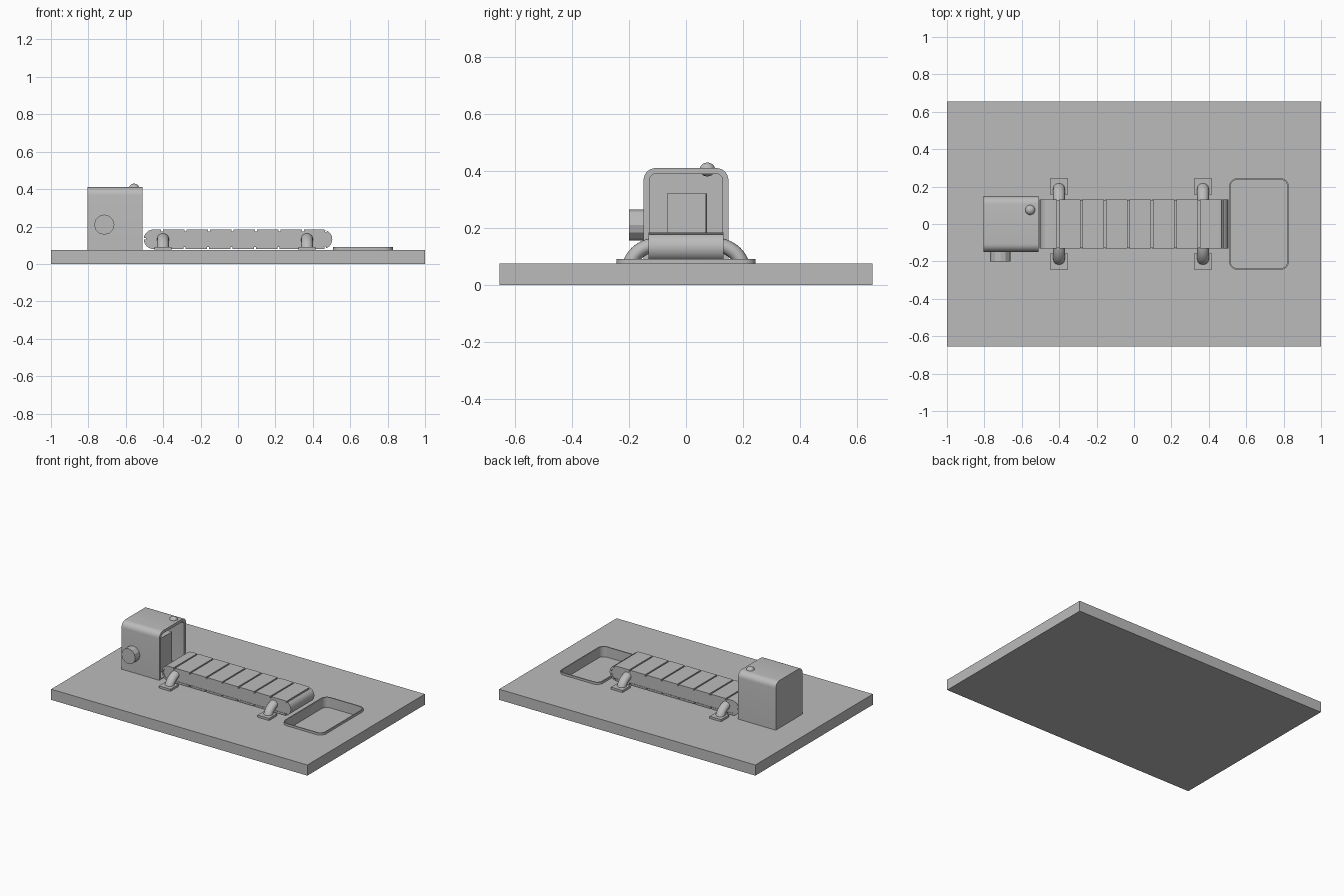
import bpy, bmesh, math
from mathutils import Vector

if "Cube" in bpy.data.objects:
    bpy.data.objects.remove(bpy.data.objects["Cube"])

grey = bpy.data.materials.new("plain grey")
grey.diffuse_color = (0.5, 0.5, 0.5, 1)
grey.use_nodes = True
grey.node_tree.nodes["Principled BSDF"].inputs["Base Color"].default_value = grey.diffuse_color


def finish(name, bm, smooth=True):
    bmesh.ops.recalc_face_normals(bm, faces=bm.faces)
    me = bpy.data.meshes.new(name)
    bm.to_mesh(me)
    bm.free()
    me.materials.append(grey)
    ob = bpy.data.objects.new(name, me)
    bpy.context.collection.objects.link(ob)
    bpy.ops.object.select_all(action='DESELECT')
    ob.select_set(True)
    bpy.context.view_layer.objects.active = ob
    if smooth:
        bpy.ops.object.shade_smooth_by_angle(angle=math.radians(35))
    return ob


def loft(name, loops, smooth=True):
    """Skin a row of equal-length point loops and cap both ends."""
    bm = bmesh.new()
    rings = [[bm.verts.new(p) for p in lp] for lp in loops]
    n = len(rings[0])
    for a, b in zip(rings, rings[1:]):
        for i in range(n):
            j = (i + 1) % n
            bm.faces.new((a[i], a[j], b[j], b[i]))
    bm.faces.new(rings[0])
    bm.faces.new(rings[-1])
    return finish(name, bm, smooth)


def box(name, x0, x1, y0, y1, z0, z1):
    return loft(name, [[(x0, y0, z), (x1, y0, z), (x1, y1, z), (x0, y1, z)]
                       for z in (z0, z1)], False)


def rounded(cx, cy, hw, hh, radii, seg=6):
    """Rounded rectangle; radii run from the upper right corner, anticlockwise."""
    pts = []
    for k, (sx, sy) in enumerate(((1, 1), (-1, 1), (-1, -1), (1, -1))):
        r = radii[k]
        for i in range(seg + 1 if r else 1):
            a = math.pi / 2 * (k + i / seg)
            pts.append((cx + sx * (hw - r) + r * math.cos(a),
                        cy + sy * (hh - r) + r * math.sin(a)))
    return pts


# base board with a pocket for the tray
base = box("base_board", -1, 1, -0.655, 0.655, 0, 0.075)


def tray_loop(inset, z):
    r = 0.045 - inset
    return [(x, y, z) for x, y in
            rounded(0.668, 0, 0.16 - inset, 0.245 - inset, [r] * 4)]


cutter = loft("pocket_cutter", [tray_loop(0.002, 0.012), tray_loop(0.002, 0.2)], False)
cutter.hide_render = True
mod = base.modifiers.new("pocket", 'BOOLEAN')
mod.operation = 'DIFFERENCE'
mod.solver = 'EXACT'
mod.object = cutter
bpy.context.view_layer.objects.active = base
bpy.ops.object.modifier_apply(modifier="pocket")
bpy.data.objects.remove(cutter)

# sunken collecting tray with a thin raised rim
loft("tray", [tray_loop(0, 0.008), tray_loop(0, 0.09),
              tray_loop(0.008, 0.09), tray_loop(0.008, 0.018)])


# hollow housing, open towards the belt
def housing_loop(x, inset, bottom, r):
    top = 0.41 - inset
    return [(x, y, z) for y, z in
            rounded(0, (top + bottom) / 2, 0.149 - inset, (top - bottom) / 2, [r, r, 0, 0])]


loft("housing", [housing_loop(-0.805, 0, 0.074, 0.042), housing_loop(-0.51, 0, 0.074, 0.042),
                 housing_loop(-0.51, 0.02, 0.08, 0.024), housing_loop(-0.785, 0.02, 0.08, 0.024)])

# block inside the housing, turned very slightly
block = box("inner_block", -0.065, 0.065, -0.068, 0.068, 0.08, 0.32)
block.location = (-0.63, 0.004, 0)
block.rotation_euler.z = math.radians(-2)

# knob on the front of the housing
bm = bmesh.new()
bmesh.ops.create_cone(bm, cap_ends=True, segments=12, radius1=0.054, radius2=0.054, depth=0.055)
knob = finish("knob", bm, False)
knob.rotation_euler.x = math.pi / 2
knob.location = (-0.715, -0.1735, 0.21)

# domed button on the roof
bm = bmesh.new()
bmesh.ops.create_uvsphere(bm, u_segments=24, v_segments=12, radius=0.027)
button = finish("button", bm)
button.location = (-0.555, 0.075, 0.405)
button.scale.z = 0.9

# conveyor core: a stadium swept across the width
ZC, HALF, R_IN, R_OUT = 0.132, 0.452, 0.041, 0.052


def track(s, r):
    """Point at distance s round the belt, at radius r from the roller centres."""
    arc = math.pi * R_OUT
    s %= 4 * HALF + 2 * arc
    if s < 2 * HALF:
        return (-HALF + s, ZC + r)
    s -= 2 * HALF
    if s < arc:
        a = math.pi / 2 - s / R_OUT
        return (HALF + r * math.cos(a), ZC + r * math.sin(a))
    s -= arc
    if s < 2 * HALF:
        return (HALF - s, ZC - r)
    a = -math.pi / 2 - (s - 2 * HALF) / R_OUT
    return (-HALF + r * math.cos(a), ZC + r * math.sin(a))


TOTAL = 4 * HALF + 2 * math.pi * R_OUT
core = [track(TOTAL * i / 160, R_IN) for i in range(160)]
loft("conveyor_core", [[(x, y, z) for x, z in core] for y in (-0.128, 0.128)])

# belt slats with narrow gaps between them
SLATS = 17
pitch = TOTAL / SLATS
start = HALF - 0.28          # the first gap lies at x = -0.28
for k in range(SLATS):
    a, b = start + k * pitch + 0.005, start + (k + 1) * pitch - 0.005
    steps = [a + (b - a) * i / 12 for i in range(13)]
    ring = [track(s, R_OUT) for s in steps] + [track(s, R_IN - 0.002) for s in reversed(steps)]
    loft(f"belt_slat_{k + 1}", [[(x, y, z) for x, z in ring] for y in (-0.131, 0.131)])

# bent tube legs on square feet
for x in (-0.401, 0.369):
    for side in (-1, 1):
        tag = f"{'left' if x < 0 else 'right'}_{'front' if side < 0 else 'back'}"
        ys = sorted((side * 0.155, side * 0.245))
        box("foot_" + tag, x - 0.045, x + 0.045, ys[0], ys[1], 0.07, 0.09)
        rings = []
        for i in range(9):
            t = math.radians(15 + 70 * i / 8)
            c = Vector((x, side * (0.09 + 0.108 * math.cos(t)), 0.057 + 0.085 * math.sin(t)))
            out = Vector((0, side * math.cos(t), math.sin(t)))
            rings.append([c + 0.031 * math.cos(u) * Vector((1, 0, 0)) + 0.026 * math.sin(u) * out
                          for u in (2 * math.pi * j / 20 for j in range(20))])
        loft("leg_" + tag, rings)
